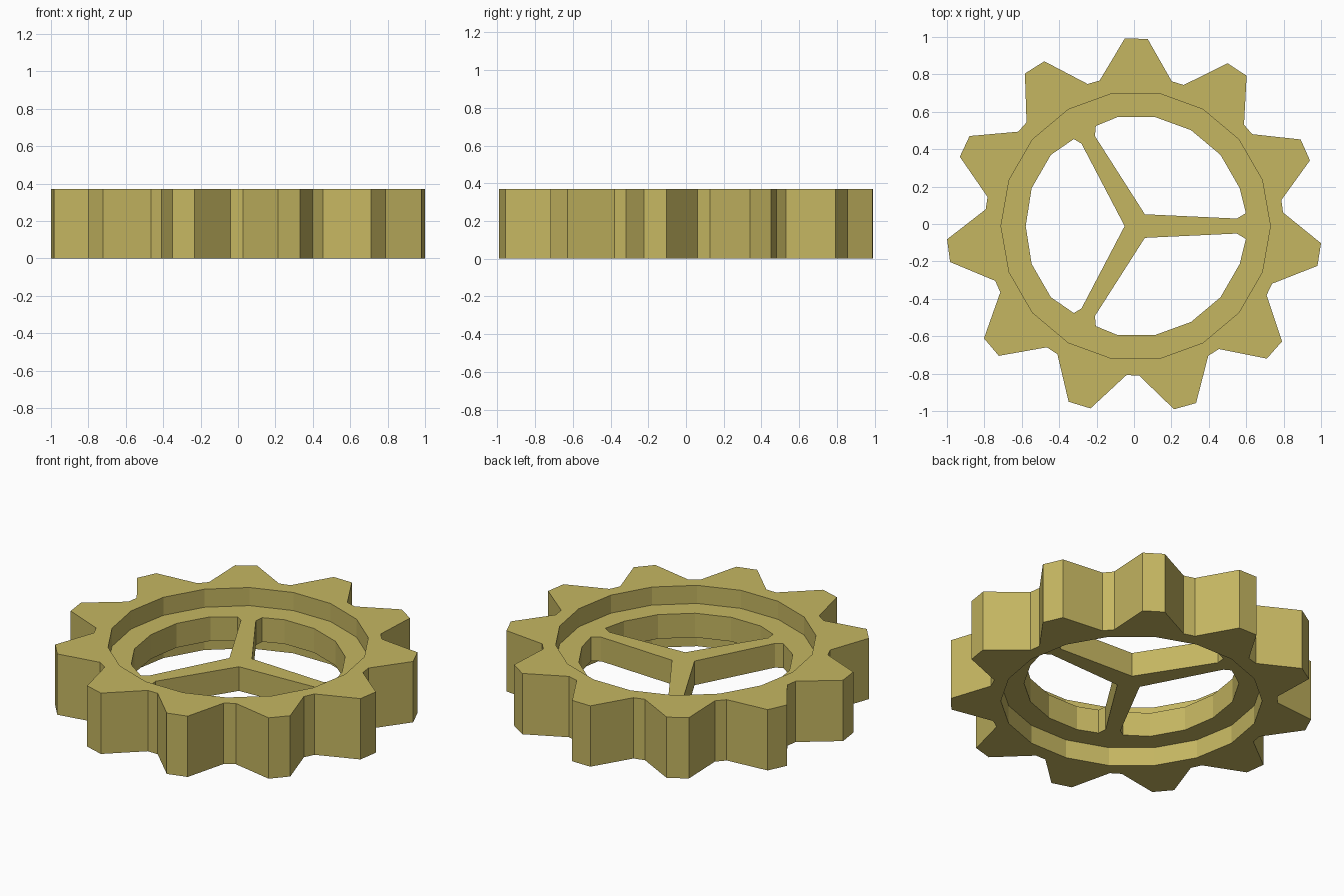
import bpy, bmesh, math

if "Cube" in bpy.data.objects:
    bpy.data.objects.remove(bpy.data.objects["Cube"])

H, Z0, Z1 = 0.37, 0.113, 0.26      # full height, web underside, web top
CX, CY = 0.009, -0.011             # centre of the recess and web


def polar(r, deg, cx, cy):
    a = math.radians(deg)
    return (cx + r * math.cos(a), cy + r * math.sin(a))


def mirror(pts):
    return [(x, 2 * CY - y) for x, y in reversed(pts)]


# Outline with 11 flat-tipped teeth and flat roots
outline = []
for k in range(11):
    mid = 89.4 + k * 360 / 11
    for off, r in ((-13.96, 0.799), (-3.5, 1.003), (3.5, 1.003), (13.96, 0.799)):
        outline.append(polar(r, mid + off, 0.001, -0.0105))

# Round recess, 18 sides
recess = [polar(0.72, 20 * i, CX, CY) for i in range(18)]

# Three openings between the spokes
arc = [polar(0.592, a, CX, CY) for a in (20, 40, 60, 80)]
upper = [(0.058, 0.052), (0.55, 0.029), (0.598, 0.058)] + arc + \
        [(-0.087, 0.572), (-0.204, 0.524), (-0.209, 0.47)]
half = [(-0.281, 0.43), (-0.322, 0.454),
        polar(0.592, 140, CX, CY), polar(0.592, 160, CX, CY)]
left = [(-0.05, CY)] + half + [polar(0.588, 180, CX, CY)] + mirror(half)
holes = [upper, mirror(upper), left]

bm = bmesh.new()


def walls(loop, za, zb):
    lo = [bm.verts.new((x, y, za)) for x, y in loop]
    hi = [bm.verts.new((x, y, zb)) for x, y in loop]
    n = len(loop)
    for i in range(n):
        j = (i + 1) % n
        bm.faces.new((lo[i], lo[j], hi[j], hi[i]))


def cap(loops, z):
    edges = []
    for loop in loops:
        vs = [bm.verts.new((x, y, z)) for x, y in loop]
        edges += [bm.edges.new((vs[i - 1], vs[i])) for i in range(len(vs))]
    bmesh.ops.triangle_fill(bm, edges=edges, use_beauty=True, normal=(0, 0, 1))


# Toothed rim, both recess walls, web with spokes
walls(outline, 0, H)
walls(recess, 0, Z0)
walls(recess, Z1, H)
for h in holes:
    walls(h, Z0, Z1)
for z in (0, H):
    cap([outline, recess], z)
for z in (Z0, Z1):
    cap([recess] + holes, z)

bmesh.ops.remove_doubles(bm, verts=bm.verts, dist=0.0005)
bmesh.ops.recalc_face_normals(bm, faces=bm.faces)

mesh = bpy.data.meshes.new("gear_wheel")
bm.to_mesh(mesh)
bm.free()
gear = bpy.data.objects.new("gear_wheel", mesh)
bpy.context.collection.objects.link(gear)

mat = bpy.data.materials.new("brass_yellow")
mat.diffuse_color = (0.56, 0.47, 0.12, 1)
mat.use_nodes = True
mat.node_tree.nodes["Principled BSDF"].inputs["Base Color"].default_value = mat.diffuse_color
mesh.materials.append(mat)
